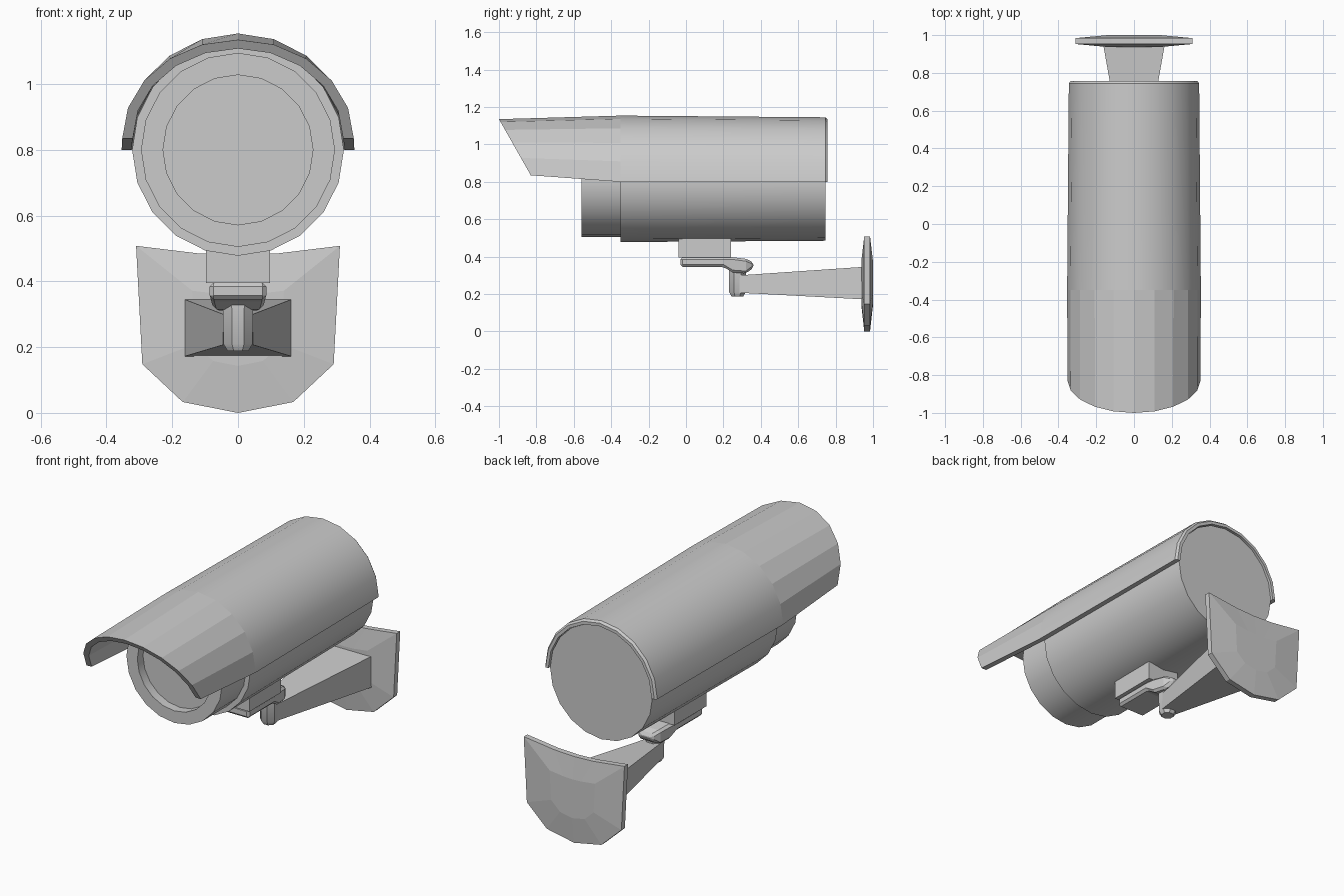
import bpy, bmesh, math
from math import sin, cos, pi

if "Cube" in bpy.data.objects:
    bpy.data.objects.remove(bpy.data.objects["Cube"])

CZ = 0.80  # height of the camera axis


def loft(name, rings, cap=True, smooth_rings=0, angle=35):
    """Skin a list of equal-length closed rings; the first smooth_rings spans are smooth."""
    bm = bmesh.new()
    vs = [[bm.verts.new(p) for p in r] for r in rings]
    n = len(rings[0])
    for k in range(len(vs) - 1):
        for i in range(n):
            j = (i + 1) % n
            f = bm.faces.new((vs[k][i], vs[k][j], vs[k + 1][j], vs[k + 1][i]))
            f.smooth = k < smooth_rings
    if cap:
        bm.faces.new(vs[0])
        bm.faces.new(vs[-1])
    bmesh.ops.recalc_face_normals(bm, faces=bm.faces)
    for e in bm.edges:
        if len(e.link_faces) == 2 and e.calc_face_angle() > math.radians(angle):
            e.smooth = False
    me = bpy.data.meshes.new(name)
    bm.to_mesh(me)
    bm.free()
    ob = bpy.data.objects.new(name, me)
    bpy.context.collection.objects.link(ob)
    return ob


def circle(y, r, n=20):
    return [(r * sin(2 * pi * i / n), y, CZ + r * cos(2 * pi * i / n)) for i in range(n)]


def box_ring(y, z0, z1, w):
    return [(-w, y, z0), (w, y, z0), (w, y, z1), (-w, y, z1)]


def bevel(ob, width, segments=1):
    m = ob.modifiers.new("bevel", 'BEVEL')
    m.width, m.segments = width, segments


# Camera body with stepped front ring and recessed lens window
loft("camera_body", [circle(0.745, 0.315), circle(-0.35, 0.322)], smooth_rings=1)
loft("front_ring", [circle(-0.34, 0.295), circle(-0.56, 0.295),
                    circle(-0.56, 0.228), circle(-0.51, 0.228)], smooth_rings=4)


# Sun hood: half-pipe section, front end cut on a slant
def hood_ring(y, ro, ri, n=10):
    def arc(r):
        return [(r * cos(pi * i / n), y, CZ + r * sin(pi * i / n)) for i in range(n + 1)]
    return arc(ro) + arc(ri)[::-1]


def hood_front(n=10):
    def arc(w, h):
        pts = []
        for i in range(n + 1):
            rise = h * sin(pi * i / n)
            pts.append((w * cos(pi * i / n), -0.83 - 0.17 * rise / 0.30, 0.835 + rise))
        return pts
    return arc(0.352, 0.30) + arc(0.320, 0.273)[::-1]


loft("sun_hood", [hood_ring(0.757, 0.335, 0.318), hood_ring(0.745, 0.345, 0.319),
                  hood_ring(-0.35, 0.354, 0.325), hood_front()], smooth_rings=2)

# Mounting block under the body
loft("mount_block", [box_ring(-0.04, 0.395, 0.52, 0.098), box_ring(0.24, 0.395, 0.52, 0.098)])

# Swivel plate that bends down into the knuckle
plate = loft("swivel_plate", [box_ring(-0.03, 0.345, 0.397, 0.086),
                              box_ring(0.20, 0.345, 0.397, 0.086),
                              box_ring(0.25, 0.315, 0.397, 0.078),
                              box_ring(0.32, 0.310, 0.388, 0.066),
                              box_ring(0.36, 0.340, 0.370, 0.042)])
bevel(plate, 0.012)


# Knuckle pin
def pin_ring(z, r):
    return [(r * cos(pi * (i + .5) / 4), 0.275 + r * sin(pi * (i + .5) / 4), z) for i in range(8)]


loft("knuckle_pin", [pin_ring(0.34, 0.05), pin_ring(0.21, 0.048), pin_ring(0.188, 0.034)],
     smooth_rings=2)

# Tapered wall arm
loft("wall_arm", [box_ring(0.285, 0.207, 0.300, 0.045), box_ring(0.945, 0.172, 0.345, 0.162)])

# Shield-shaped wall plate, domed on both sides
half = [(0.0, 0.48), (0.12, 0.485), (0.31, 0.508), (0.291, 0.148), (0.168, 0.033), (0.0, 0.0)]
outline = half + [(-x, z) for x, z in half[-2:0:-1]]


def shield(y, s):
    return [(x * s, y, 0.26 + (z - 0.26) * s) for x, z in outline]


loft("wall_plate", [shield(0.937, 0.45), shield(0.953, 1), shield(0.984, 1), shield(1.0, 0.45)])
